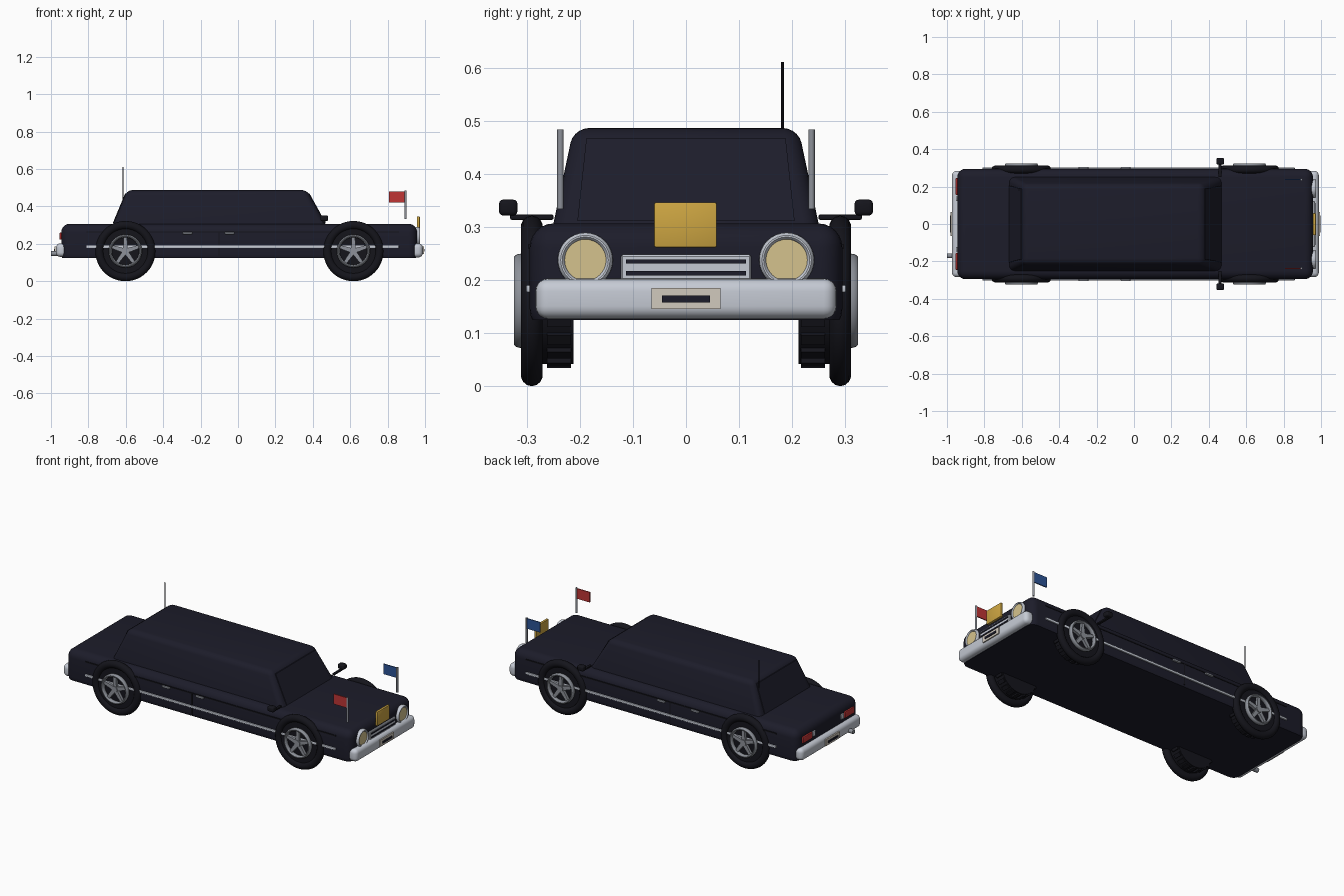
import bpy, bmesh, math
from mathutils import Matrix, Vector

if "Cube" in bpy.data.objects:
    bpy.data.objects.remove(bpy.data.objects["Cube"])

def mat(name, r, g, b):
    m = bpy.data.materials.new(name)
    m.diffuse_color = tuple((c / 255) ** 2.2 for c in (r, g, b)) + (1,)
    m.use_nodes = True
    m.node_tree.nodes["Principled BSDF"].inputs["Base Color"].default_value = m.diffuse_color
    return m

NAVY = mat("midnight_paint", 34, 34, 46)
BLACK = mat("black_rubber", 27, 27, 33)
CHROME = mat("chrome", 196, 201, 211)
STEEL = mat("steel_grey", 140, 144, 152)
CREAM = mat("lamp_cream", 212, 193, 140)
GOLD = mat("gold", 204, 164, 68)
RED = mat("red", 190, 56, 56)
BLUE = mat("blue", 48, 84, 148)
BEIGE = mat("plate_beige", 208, 200, 188)

def finish(bm, name, m, angle=35):
    bmesh.ops.recalc_face_normals(bm, faces=bm.faces)
    me = bpy.data.meshes.new(name)
    bm.to_mesh(me)
    bm.free()
    me.materials.append(m)
    ob = bpy.data.objects.new(name, me)
    bpy.context.collection.objects.link(ob)
    bpy.ops.object.select_all(action='DESELECT')
    ob.select_set(True)
    bpy.context.view_layer.objects.active = ob
    bpy.ops.object.shade_smooth_by_angle(angle=math.radians(angle))
    return ob

def box(name, m, x, y, z, bevel=0.0, seg=3, top=None, cut=None):
    """Box from (min, max) ranges; top = (x range, y range) of a tapered top; cut = flat floor height."""
    bm = bmesh.new()
    bmesh.ops.create_cube(bm, size=2)
    for v in bm.verts:
        hi = [c > 0 for c in v.co]
        rx, ry = top if top and hi[2] else (x, y)
        v.co = (rx[hi[0]], ry[hi[1]], z[hi[2]])
    if bevel:
        bmesh.ops.bevel(bm, geom=bm.edges[:], offset=bevel, segments=seg, profile=0.5, affect='EDGES')
    if cut is not None:
        r = bmesh.ops.bisect_plane(bm, geom=bm.verts[:] + bm.edges[:] + bm.faces[:],
                                   plane_co=(0, 0, cut), plane_no=(0, 0, -1), clear_outer=True)
        bmesh.ops.holes_fill(bm, edges=[e for e in bm.edges if e.is_boundary])
    return finish(bm, name, m)

def sided(a, b, s):
    return (min(a * s, b * s), max(a * s, b * s))

def rod(name, m, p, q, r, n=16):
    p, q = Vector(p), Vector(q)
    bm = bmesh.new()
    M = Matrix.Translation((p + q) / 2) @ (q - p).to_track_quat('Z', 'Y').to_matrix().to_4x4()
    bmesh.ops.create_cone(bm, cap_ends=True, segments=n, radius1=r, radius2=r, depth=(q - p).length, matrix=M)
    return finish(bm, name, m)

def lathe(name, m, centre, axis, profile, n=48):
    """Spin a closed (radius, height) profile around an axis."""
    M = Matrix.Translation(centre) @ Vector(axis).to_track_quat('Z', 'Y').to_matrix().to_4x4()
    bm = bmesh.new()
    rings = [[bm.verts.new(M @ Vector((r * math.cos(a), r * math.sin(a), h)))
              for a in (2 * math.pi * i / n for i in range(n))] for r, h in profile]
    for j in range(len(rings)):
        A, B = rings[j], rings[(j + 1) % len(rings)]
        for i in range(n):
            k = (i + 1) % n
            bm.faces.new((A[i], A[k], B[k], B[i]))
    return finish(bm, name, m)

def ring(major, minor_r, minor_h, h, n=14):
    return [(major + minor_r * math.cos(2 * math.pi * i / n), h + minor_h * math.sin(2 * math.pi * i / n))
            for i in range(n)]

def radial_boxes(name, m, centre, s, count, r, w0, w1, h, start=0.0):
    """Tapered bars arranged around a wheel axle."""
    bm = bmesh.new()
    for i in range(count):
        geo = bmesh.ops.create_cube(bm, size=2)["verts"]
        R = Matrix.Rotation(start + 2 * math.pi * i / count, 3, 'Y')
        for v in geo:
            far, out, side = v.co.z > 0, v.co.y > 0, v.co.x
            v.co = Vector(centre) + R @ Vector((side * (w1 if far else w0) / 2, s * h[out], r[far]))
    return finish(bm, name, m)

# Body shell and cabin
box("body", NAVY, (-0.945, 0.957), (-0.295, 0.295), (0.10, 0.307), 0.045, 6, cut=0.125)
box("cabin", NAVY, (-0.678, 0.482), (-0.256, 0.256), (0.28, 0.487), 0.028, 5,
    top=((-0.592, 0.368), (-0.212, 0.212)))

# Windscreen and rear window plates lying on the sloped cabin ends
def glass(name, x0, x1, n):
    bm = bmesh.new()
    low, high = (0.312, 0.205), (0.468, 0.188)
    v = [bm.verts.new((x, y, z)) for x, y, z in
         ((x0, -low[1], low[0]), (x0, low[1], low[0]), (x1, high[1], high[0]), (x1, -high[1], high[0]))]
    f = bm.faces.new(v)
    g = bmesh.ops.extrude_face_region(bm, geom=[f])["geom"]
    bmesh.ops.translate(bm, vec=(n * 0.006, 0, 0), verts=[e for e in g if isinstance(e, bmesh.types.BMVert)])
    return finish(bm, name, NAVY)

glass("windscreen", 0.463, 0.377, 1)
glass("rear_window", -0.663, -0.598, -1)

# Bumpers, number plates and exhaust
box("front_bumper", CHROME, (0.925, 0.988), (-0.284, 0.284), (0.127, 0.203), 0.024, 5)
box("rear_bumper", CHROME, (-0.973, -0.915), (-0.284, 0.284), (0.13, 0.203), 0.024, 5)
for end, x in (("front", 0.985), ("rear", -0.971)):
    d = 1 if x > 0 else -1
    box(end + "_number_plate", BEIGE, sided(abs(x), abs(x) + 0.009, d), (-0.065, 0.065), (0.146, 0.185))
    box(end + "_plate_bar", NAVY, sided(abs(x) + 0.008, abs(x) + 0.013, d), (-0.045, 0.045), (0.158, 0.171))
rod("exhaust_pipe", STEEL, (-0.90, -0.17, 0.148), (-1.0, -0.17, 0.148), 0.013)

# Grille with dark slots, and gold crest panel
box("grille", CHROME, (0.94, 0.967), (-0.123, 0.123), (0.20, 0.248), 0.003, 1)
for z in (0.213, 0.235):
    box("grille_slot", NAVY, (0.965, 0.970), (-0.113, 0.113), (z - 0.004, z + 0.004))
box("gold_panel", GOLD, (0.957, 0.972), (-0.06, 0.058), (0.262, 0.347), 0.003, 2)

# Roof antenna
rod("antenna", BLACK, (-0.615, 0.182, 0.42), (-0.615, 0.182, 0.612), 0.0028, 8)

for s, side in ((-1, "right"), (1, "left")):
    # Headlamps
    c = (0.953, s * 0.19, 0.238)
    lathe(side + "_headlamp_rim", CHROME, c, (1, 0, 0), ring(0.045, 0.007, 0.014, 0.006), 32)
    rod(side + "_headlamp", CREAM, (0.92, c[1], c[2]), (0.966, c[1], c[2]), 0.041, 32)
    # Tail lamps
    box(side + "_tail_lamp", RED, (-0.954, -0.93), sided(0.155, 0.245, s), (0.222, 0.26), 0.004, 2)
    box(side + "_reversing_lamp", CHROME, (-0.952, -0.93), sided(0.122, 0.148, s), (0.225, 0.257), 0.004, 2)
    # Flag pole and flag
    rod(side + "_flag_pole", STEEL, (0.896, s * 0.237, 0.334), (0.896, s * 0.237, 0.484), 0.006, 12)
    box(side + "_flag", RED if s < 0 else BLUE, (0.806, 0.896), sided(0.234, 0.240, s), (0.42, 0.481))
    # Door mirror
    box(side + "_mirror_arm", BLACK, (0.452, 0.468), sided(0.25, 0.332, s), (0.314, 0.324), 0.003, 2)
    box(side + "_mirror", BLACK, (0.440, 0.482), sided(0.318, 0.353, s), (0.322, 0.352), 0.008, 3)
    # Side trim, crease line, door seam and handles
    box(side + "_trim", CHROME, (-0.81, 0.86), sided(0.29, 0.302, s), (0.177, 0.191), 0.003, 2)
    box(side + "_crease_line", BLACK, (-0.81, 0.86), sided(0.285, 0.298, s), (0.260, 0.267))
    box(side + "_door_seam", BLACK, (-0.104, -0.098), sided(0.285, 0.2975, s), (0.135, 0.262))
    for x in (-0.27, -0.045):
        box(side + "_door_handle", STEEL, (x - 0.026, x + 0.026), sided(0.288, 0.306, s), (0.251, 0.263), 0.004, 2)
    # Wheels
    for x, end in ((-0.602, "rear"), (0.617, "front")):
        n = side + "_" + end
        c, ax = (x, 0, 0.161), (0, s, 0)
        lathe(n + "_tyre", BLACK, c, ax, ring(0.139, 0.022, 0.021, 0.291))
        rod(n + "_drum", BLACK, (x, s * 0.212, 0.161), (x, s * 0.300, 0.161), 0.119, 40)
        radial_boxes(n + "_tread", BLACK, c, s, 20, (0.11, 0.127), 0.022, 0.022, (0.217, 0.262))
        lathe(n + "_rim", STEEL, c, ax, ring(0.081, 0.008, 0.014, 0.311))
        radial_boxes(n + "_spokes", STEEL, c, s, 5, (0.0, 0.08), 0.026, 0.017, (0.295, 0.316))
        rod(n + "_hub", STEEL, (x, s * 0.295, 0.161), (x, s * 0.321, 0.161), 0.019, 24)
